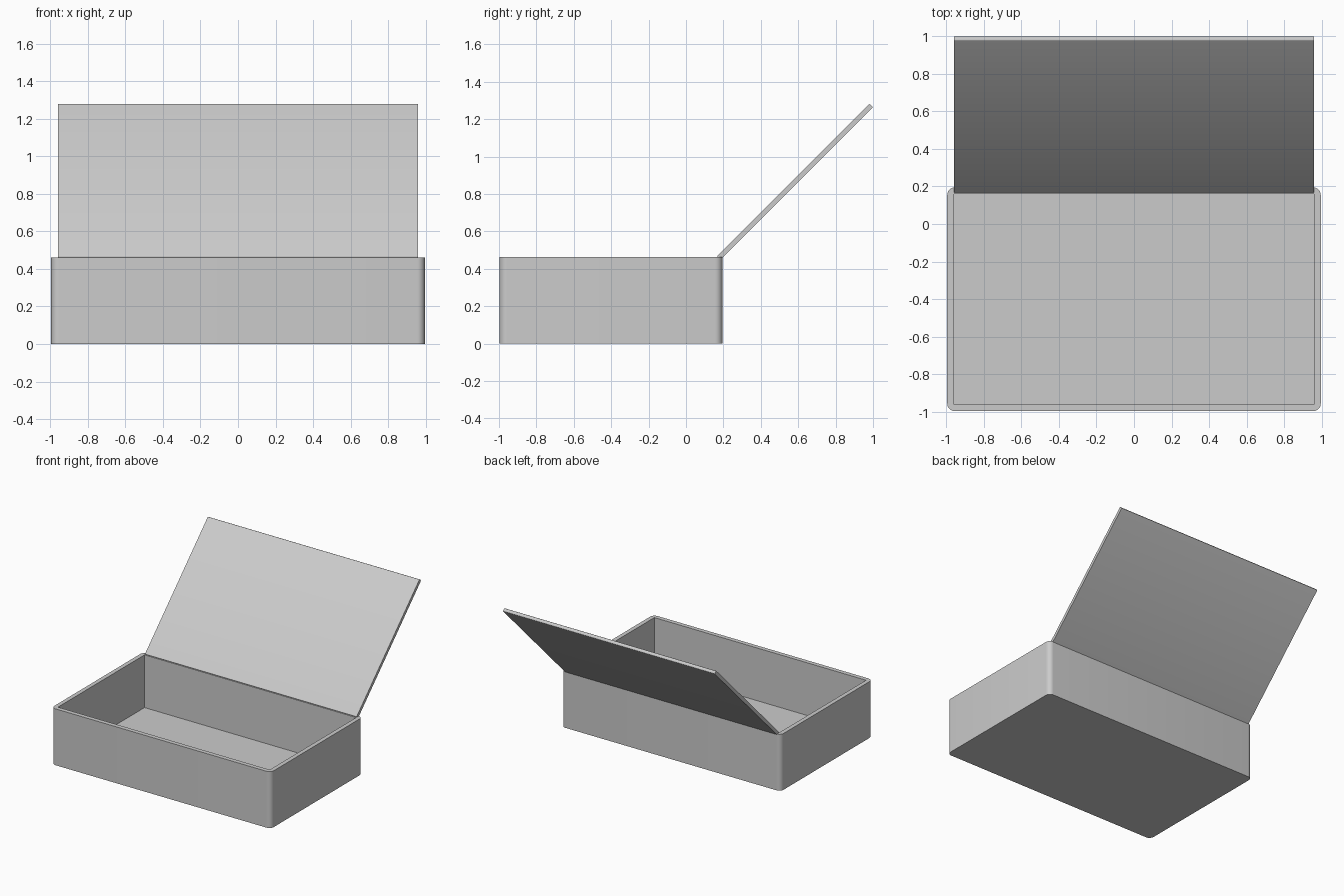
import bpy, bmesh, math
from mathutils import Matrix

if "Cube" in bpy.data.objects:
    bpy.data.objects.remove(bpy.data.objects["Cube"])


def block(name, x, y, z, bevel_axis, radius, segments):
    """Box spanning the given ranges, edges parallel to one axis rounded."""
    bm = bmesh.new()
    bmesh.ops.create_cube(bm, size=1)
    for v in bm.verts:
        for i, (lo, hi) in enumerate((x, y, z)):
            v.co[i] = lo if v.co[i] < 0 else hi
    if radius:
        edges = [e for e in bm.edges
                 if abs((e.verts[0].co - e.verts[1].co).normalized()[bevel_axis]) > 0.9]
        bmesh.ops.bevel(bm, geom=edges, offset=radius, segments=segments,
                        profile=0.5, affect='EDGES')
    mesh = bpy.data.meshes.new(name)
    bm.to_mesh(mesh)
    bm.free()
    obj = bpy.data.objects.new(name, mesh)
    bpy.context.collection.objects.link(obj)
    return obj


def smooth(obj):
    bpy.ops.object.select_all(action='DESELECT')
    obj.select_set(True)
    bpy.context.view_layer.objects.active = obj
    bpy.ops.object.shade_smooth_by_angle(angle=math.radians(30))


# Open box with rounded outer corners
box = block("box_body", (-0.995, 0.995), (-0.997, 0.195), (0, 0.462), 2, 0.04, 8)

# Square-cornered cavity, cut out of the body
cavity = block("cavity_cutter", (-0.96, 0.96), (-0.961, 0.16), (0.03, 0.6), 2, 0, 1)
cavity.hide_render = True
cavity.hide_set(True)
cut = box.modifiers.new("cavity", 'BOOLEAN')
cut.operation = 'DIFFERENCE'
cut.solver = 'EXACT'
cut.object = cavity
smooth(box)

# Thin lid, opened to 45 degrees behind the box, long edges rounded
L, T = 1.155, 0.027
lid = block("lid", (-0.96, 0.96), (-L / 2, L / 2), (-T / 2, T / 2), 0, 0.007, 4)
lid.data.transform(Matrix.Translation((0, 0.583, 0.865))
                   @ Matrix.Rotation(math.radians(45), 4, 'X'))
smooth(lid)
